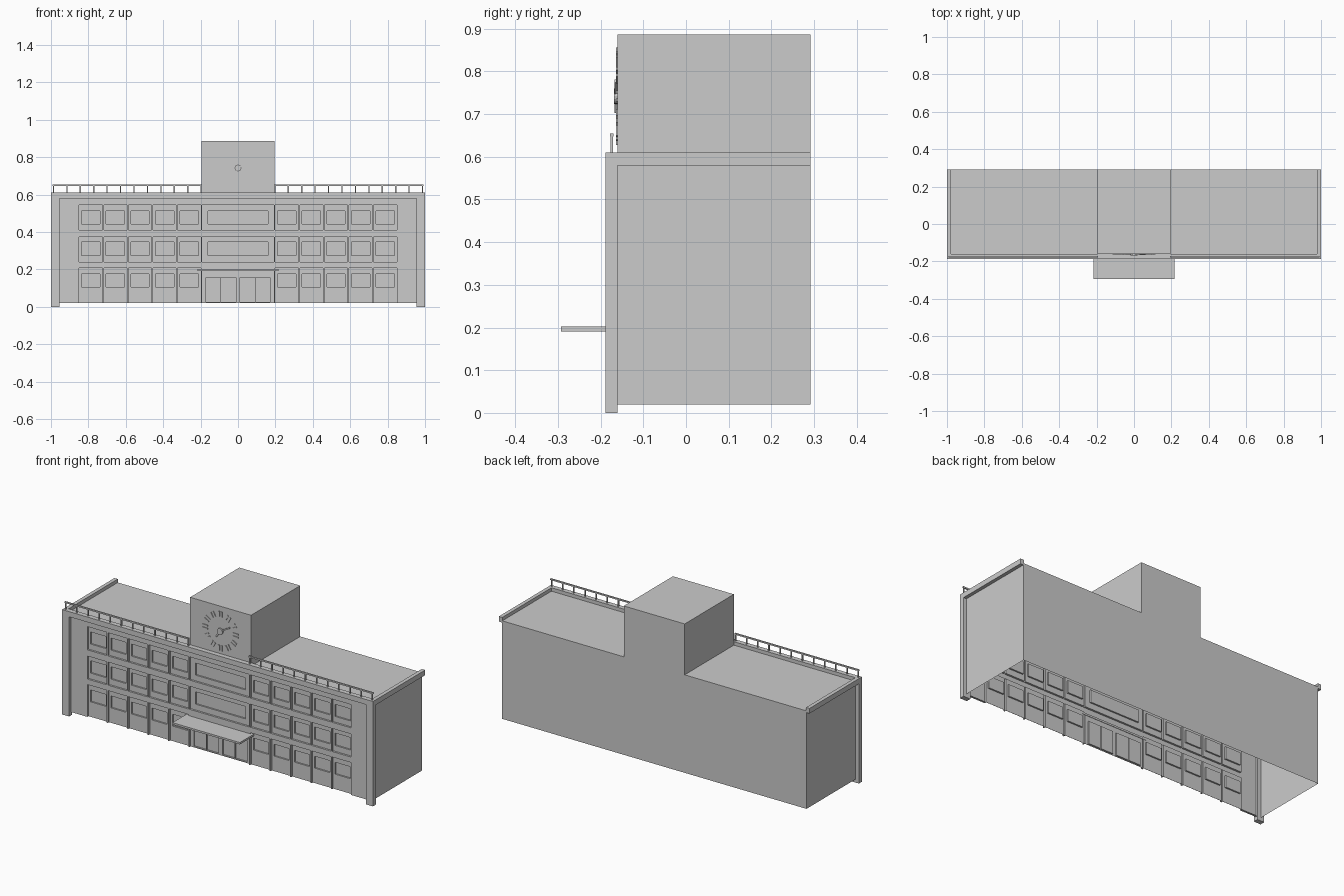
import bpy, bmesh, math
from mathutils import Matrix, Vector

if "Cube" in bpy.data.objects:
    bpy.data.objects.remove(bpy.data.objects["Cube"])

FRONT, BACK = -0.16, 0.292


def finish(name, bm, normals=True):
    if normals:
        bmesh.ops.recalc_face_normals(bm, faces=bm.faces)
    me = bpy.data.meshes.new(name)
    bm.to_mesh(me)
    bm.free()
    ob = bpy.data.objects.new(name, me)
    bpy.context.collection.objects.link(ob)
    return ob


def add_box(bm, x0, x1, y0, y1, z0, z1, rot=None):
    m = Matrix.Translation(((x0 + x1) / 2, (y0 + y1) / 2, (z0 + z1) / 2))
    s = Matrix.Diagonal((x1 - x0, y1 - y0, z1 - z0, 1))
    bmesh.ops.create_cube(bm, size=1, matrix=(rot or Matrix()) @ m @ s)


def extrude_profile(bm, pts, y0, y1):
    f = bm.faces.new([bm.verts.new((x, y0, z)) for x, z in pts])
    r = bmesh.ops.extrude_face_region(bm, geom=[f], use_keep_orig=True)
    vs = [g for g in r["geom"] if isinstance(g, bmesh.types.BMVert)]
    bmesh.ops.translate(bm, verts=vs, vec=(0, y1 - y0, 0))


# Main shell: wings and clock tower in one outline, open underneath
WING, TOWER, ROOF, TOP = 0.98, 0.196, 0.59, 0.886
outline = [(-WING, 0.02), (-WING, ROOF), (-TOWER, ROOF), (-TOWER, TOP),
           (TOWER, TOP), (TOWER, ROOF), (WING, ROOF), (WING, 0.02)]
bm = bmesh.new()
fr = [bm.verts.new((x, FRONT, z)) for x, z in outline]
bk = [bm.verts.new((x, BACK, z)) for x, z in outline]
for i in range(7):
    bm.faces.new((fr[i], fr[i + 1], bk[i + 1], bk[i]))
bm.faces.new(bk)
bm.faces.new((fr[2], fr[3], fr[4], fr[5]))
shell = finish("building_shell", bm, False)

# Facade frame: two legs and a top beam
bm = bmesh.new()
extrude_profile(bm, [(-1, 0), (-1, 0.61), (1, 0.61), (1, 0), (0.955, 0),
                     (0.955, 0.58), (-0.955, 0.58), (-0.955, 0)], -0.188, FRONT)
finish("facade_frame", bm)

# Facade: bays, windows and doors as stepped recesses (x0, x1, z0, z1, y)
WALL, BAY, GLASS = -0.172, -0.161, -0.152
recess = []
rows = [(0.02, 0.208, 0.107, 0.176), (0.24, 0.374, 0.274, 0.346), (0.41, 0.545, 0.443, 0.513)]
for z0, z1, w0, w1 in rows:
    for i in range(5):
        for s in (-1, 1):
            c = s * (0.261 + 0.1315 * i)
            recess.append((c - 0.062, c + 0.062, z0, z1, BAY))
            recess.append((c - 0.049, c + 0.049, w0, w1, GLASS))
    if z0 > 0.1:
        recess.append((-0.192, 0.192, z0, z1, BAY))
        recess.append((-0.16, 0.16, w0, w1, GLASS))
recess.append((-0.192, 0.192, 0.02, 0.19, BAY))
for x0 in (-0.172, -0.09, 0.012, 0.094):
    recess.append((x0, x0 + 0.078, 0.025, 0.157, GLASS))

xs = sorted({round(v, 4) for r in recess for v in r[:2]} | {-0.955, 0.955})
zs = sorted({round(v, 4) for r in recess for v in r[2:4]} | {0.02, 0.58})
nx, nz = len(xs) - 1, len(zs) - 1


def level(i, k):
    if not (0 <= i < nx and 0 <= k < nz):
        return FRONT
    x, z = (xs[i] + xs[i + 1]) / 2, (zs[k] + zs[k + 1]) / 2
    return max([r[4] for r in recess if r[0] < x < r[1] and r[2] < z < r[3]], default=WALL)


bm = bmesh.new()


def quad(*cos):
    f = bm.faces.new([bm.verts.new(c) for c in cos])
    return f


for i in range(nx + 1):
    for k in range(nz + 1):
        y = level(i, k)
        x, z = xs[i], zs[k]
        if i < nx and k < nz:
            X, Z = xs[i + 1], zs[k + 1]
            quad((x, y, z), (X, y, z), (X, y, Z), (x, y, Z))
        left, below = level(i - 1, k), level(i, k - 1)
        if k < nz and abs(left - y) > 1e-6:
            quad((x, left, z), (x, y, z), (x, y, zs[k + 1]), (x, left, zs[k + 1]))
        if i < nx and abs(below - y) > 1e-6:
            quad((x, below, z), (xs[i + 1], below, z), (xs[i + 1], y, z), (x, y, z))
bmesh.ops.remove_doubles(bm, verts=bm.verts, dist=1e-5)
bmesh.ops.dissolve_limit(bm, angle_limit=0.01, verts=bm.verts, edges=bm.edges)
finish("facade_wall", bm)

# Side parapets
bm = bmesh.new()
for a, b in ((-1, -0.978), (0.978, 1)):
    add_box(bm, a, b, FRONT, BACK, 0.58, 0.61)
finish("side_parapets", bm)

# Entrance canopy
bm = bmesh.new()
add_box(bm, -0.217, 0.217, -0.293, FRONT, 0.191, 0.202)
finish("entrance_canopy", bm)

# Roof railings either side of the tower
bm = bmesh.new()
for s in (-1, 1):
    ends = sorted((s * 0.193, s * 0.993))
    add_box(bm, ends[0], ends[1], -0.178, -0.17, 0.647, 0.655)
    for i in range(12):
        c = s * (0.197 + 0.0718 * i)
        add_box(bm, c - 0.003, c + 0.003, -0.177, -0.171, 0.608, 0.65)
finish("roof_railings", bm)

# Clock: plain hour markers, hub and two hands
centre = Matrix.Translation((0, 0, 0.742))
bm = bmesh.new()
for h in range(12):
    rot = centre @ Matrix.Rotation(math.radians(30 * h), 4, 'Y')
    for dx in (-0.009, 0.009):
        add_box(bm, dx - 0.004, dx + 0.004, -0.164, FRONT, 0.082, 0.114, rot)
finish("clock_hour_markers", bm)

bm = bmesh.new()
for ang, length in ((60, 0.07), (215, 0.045)):
    rot = centre @ Matrix.Rotation(math.radians(ang), 4, 'Y')
    add_box(bm, -0.004, 0.004, -0.167, FRONT, 0, length, rot)
bmesh.ops.create_cone(bm, cap_ends=True, segments=16, radius1=0.018, radius2=0.018, depth=0.009,
                      matrix=Matrix.Translation((0, -0.1645, 0.742)) @ Matrix.Rotation(math.pi / 2, 4, 'X'))
finish("clock_hands", bm)
